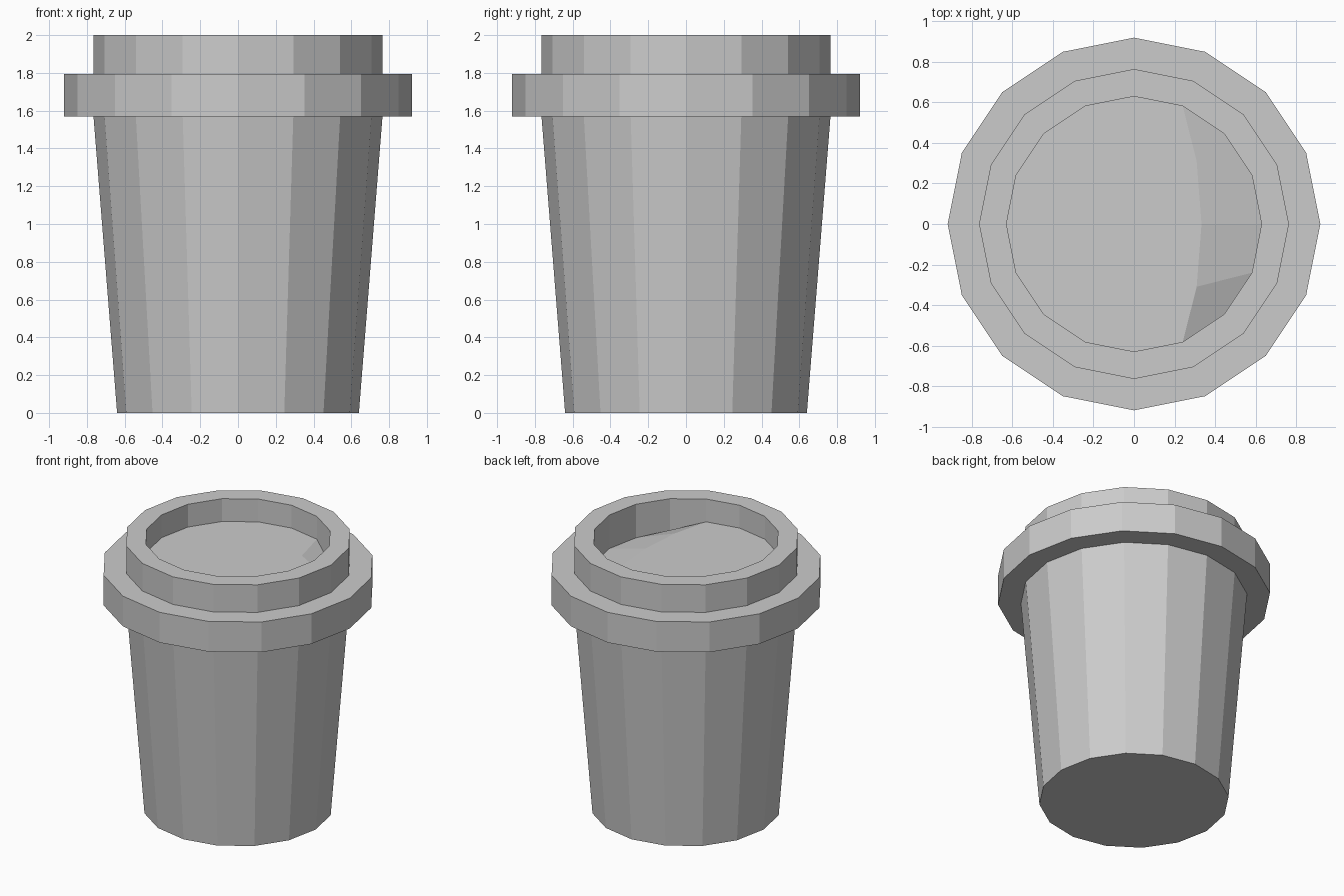
import bpy, bmesh
from math import cos, sin, tau
from mathutils import Vector

if "Cube" in bpy.data.objects:
    bpy.data.objects.remove(bpy.data.objects["Cube"])

SIDES = 16


def ring_point(r, z, i):
    a = tau * i / SIDES
    return Vector((r * cos(a), r * sin(a), z))


def revolve(bm, profile):
    """Sweep (radius, height) points round z and return the rings of vertices."""
    rings = [[bm.verts.new(ring_point(r, z, i)) for i in range(SIDES)] for r, z in profile]
    for lo, hi in zip(rings, rings[1:]):
        for i in range(SIDES):
            j = (i + 1) % SIDES
            bm.faces.new((lo[i], lo[j], hi[j], hi[i]))
    return rings


def finish(bm, name):
    mesh = bpy.data.meshes.new(name)
    bm.to_mesh(mesh)
    bm.free()
    obj = bpy.data.objects.new(name, mesh)
    bpy.context.collection.objects.link(obj)
    return obj


# Tapered cup with a closed base
bm = bmesh.new()
rings = revolve(bm, [(0.64, 0), (0.765, 1.57)])
bm.faces.new(rings[0][::-1])
finish(bm, "cup")

# Lid: wide flange, raised rim and recessed wall
FLOOR, DIP = 1.83, 0.08
bm = bmesh.new()
rings = revolve(bm, [(0.765, 1.57), (0.92, 1.57), (0.92, 1.795), (0.765, 1.795),
                     (0.765, 2.0), (0.63, 2.0), (0.63, FLOOR)])
edge = rings[-1]

# Lid floor: 4 x 4 grid filled between the wall's lower edge loop
grid = {}
for k in range(5):
    grid[4, k] = edge[(k - 2) % SIDES]      # right
    grid[4 - k, 4] = edge[2 + k]            # back
    grid[0, 4 - k] = edge[6 + k]            # left
    grid[k, 0] = edge[10 + k if k < 4 else 14]  # front
for i in range(1, 4):
    for j in range(1, 4):
        u, v = i / 4, j / 4
        across = grid[0, j].co.lerp(grid[4, j].co, u)
        along = grid[i, 0].co.lerp(grid[i, 4].co, v)
        corners = grid[0, 0].co.lerp(grid[4, 0].co, u).lerp(
            grid[0, 4].co.lerp(grid[4, 4].co, u), v)
        grid[i, j] = bm.verts.new(across + along - corners)
for i in range(4):
    for j in range(4):
        bm.faces.new((grid[i, j], grid[i + 1, j], grid[i + 1, j + 1], grid[i, j + 1]))

# Sipping side slopes down
for j in range(5):
    grid[4, j].co.z -= DIP
finish(bm, "lid")
